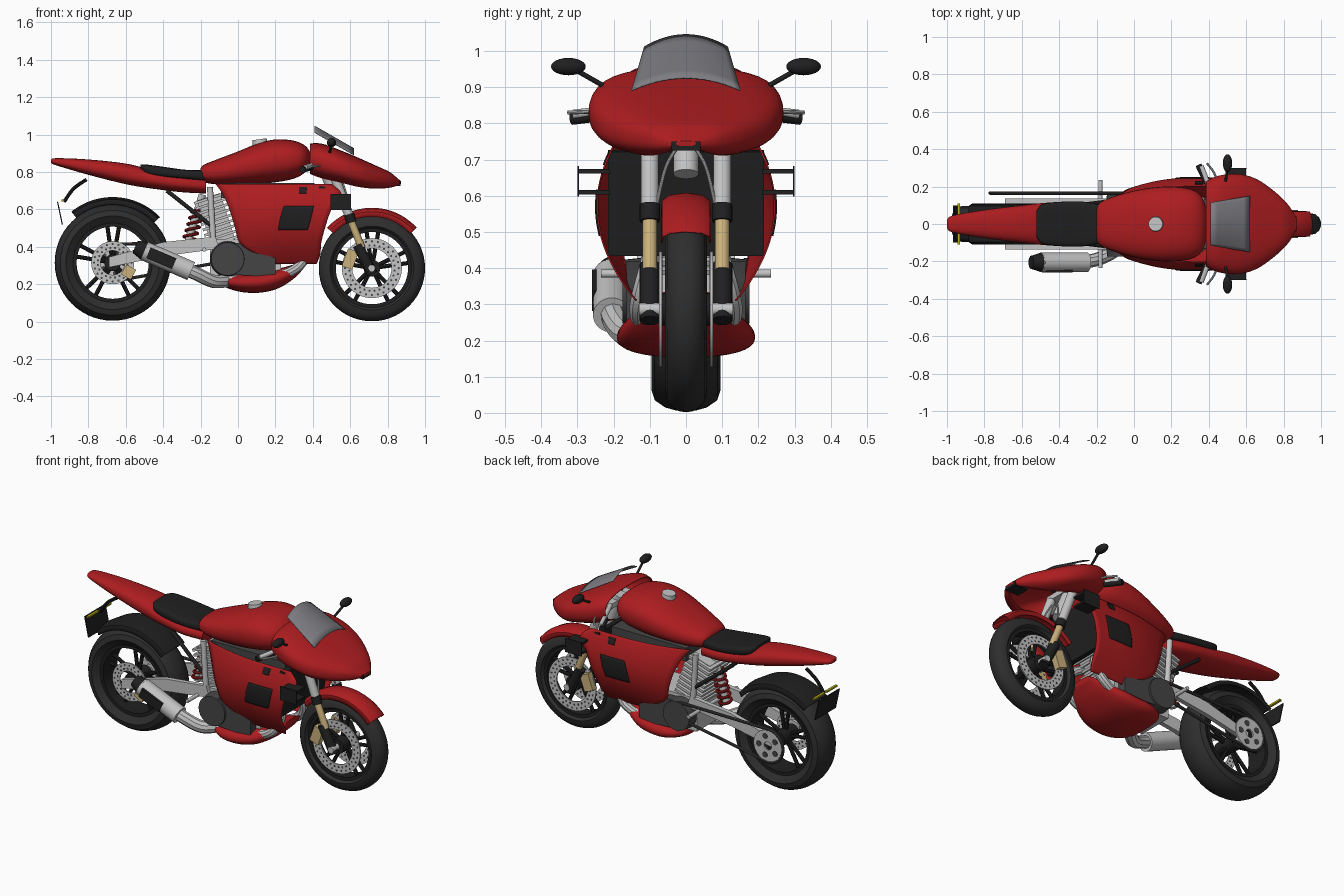
import bpy, bmesh
from math import sin, cos, pi, radians, copysign
from mathutils import Vector, Matrix

if "Cube" in bpy.data.objects:
    bpy.data.objects.remove(bpy.data.objects["Cube"])

def material(name, *rgb):
    m = bpy.data.materials.new(name)
    m.use_nodes = True
    m.diffuse_color = (*rgb, 1)
    m.node_tree.nodes["Principled BSDF"].inputs["Base Color"].default_value = (*rgb, 1)
    return m

RED = material("red paint", .42, .012, .014)
TYRE = material("tyre rubber", .027, .027, .027)
BLACK = material("black plastic", .014, .014, .015)
DARK = material("dark grey metal", .06, .06, .062)
GREY = material("light grey metal", .55, .55, .55)
GOLD = material("gold metal", .6, .44, .2)
YELLOW = material("yellow", .55, .45, .01)
SCREEN = material("screen grey", .2, .2, .22)

def finish(name, bm, mat, angle=35, thick=0):
    bmesh.ops.recalc_face_normals(bm, faces=bm.faces)
    me = bpy.data.meshes.new(name)
    bm.to_mesh(me)
    bm.free()
    me.shade_smooth()
    me.set_sharp_from_angle(angle=radians(angle))
    me.materials.append(mat)
    ob = bpy.data.objects.new(name, me)
    bpy.context.collection.objects.link(ob)
    if thick:
        mod = ob.modifiers.new("thickness", 'SOLIDIFY')
        mod.thickness, mod.offset = thick, 0
    return ob

def skin(bm, rows, close_u=False, close_v=False):
    """Join rows of points with quads."""
    vs = [[bm.verts.new(p) for p in r] for r in rows]
    n, m = len(vs), len(vs[0])
    for i in range(n if close_u else n - 1):
        for j in range(m if close_v else m - 1):
            a, b, k = vs[i], vs[(i + 1) % n], (j + 1) % m
            bm.faces.new((a[j], a[k], b[k], b[j]))
    return vs

def smooth_path(pts, k=5):
    """Catmull-Rom interpolation of tuples."""
    p = [pts[0], *pts, pts[-1]]
    out = []
    for a, b, c, d in zip(p, p[1:], p[2:], p[3:]):
        for t in (i / k for i in range(k)):
            out.append([.5 * (2*B + (C - A)*t + (2*A - 5*B + 4*C - D)*t*t + (3*B - A - 3*C + D)*t**3)
                        for A, B, C, D in zip(a, b, c, d)])
    return out + [list(pts[-1])]

def loft(name, stations, mat, e=2.4, gap=0, n=32):
    """Rounded body along x from (x, bottom, top, half width); gap opens the underside."""
    bm, rows = bmesh.new(), []
    for x, lo, hi, w in smooth_path(stations):
        row = []
        for i in range(n + (gap > 0)):
            a = -pi / 2 + gap + (2 * pi - 2 * gap) * i / n
            c, s = (copysign(abs(v) ** (2 / e), v) for v in (cos(a), sin(a)))
            row.append((x, w * c, (lo + hi) / 2 + (hi - lo) / 2 * s))
        rows.append(row)
    vs = skin(bm, rows, close_v=not gap)
    if not gap:
        bm.faces.new(vs[0])
    bm.faces.new(vs[-1])
    return finish(name, bm, mat, 45, .006 if gap else 0)

def lathe(name, centre, profile, mat, arc=None, closed=False, n=56, thick=0):
    """Spin (radius, y) points about a y axis."""
    a0, a1 = arc or (0, 360)
    m = n if arc is None else n + 1
    bm, rows = bmesh.new(), []
    for i in range(m):
        a = radians(a0 + (a1 - a0) * i / n)
        rows.append([(centre[0] + r * cos(a), centre[1] + y, centre[2] + r * sin(a)) for r, y in profile])
    skin(bm, rows, arc is None, closed)
    return finish(name, bm, mat, 35, thick)

def ring(name, c, r0, r1, h, mat):
    return lathe(name, c, [(r0, -h), (r1, -h), (r1, h), (r0, h)], mat, closed=True)

def rod(name, p, q, r, mat, r2=None, n=20):
    p, q = Vector(p), Vector(q)
    bm = bmesh.new()
    mx = Matrix.Translation((p + q) / 2) @ (q - p).to_track_quat('Z', 'Y').to_matrix().to_4x4()
    bmesh.ops.create_cone(bm, cap_ends=True, segments=n, radius1=r, radius2=r if r2 is None else r2,
                          depth=(q - p).length, matrix=mx)
    return finish(name, bm, mat)

def pipe(name, pts, r, mat, cyclic=False):
    cu = bpy.data.curves.new(name, 'CURVE')
    cu.dimensions, cu.bevel_depth, cu.bevel_resolution, cu.use_fill_caps = '3D', r, 3, True
    path = pts if cyclic else smooth_path(pts)
    sp = cu.splines.new('POLY')
    sp.points.add(len(path) - 1)
    for v, p in zip(sp.points, path):
        v.co = (*p, 1)
    sp.use_cyclic_u = cyclic
    tmp = bpy.data.objects.new(name, cu)
    bm = bmesh.new()
    bm.from_mesh(bpy.data.meshes.new_from_object(tmp))
    bpy.data.objects.remove(tmp)
    return finish(name, bm, mat)

def box(name, c, size, mat, tilt=0):
    bm = bmesh.new()
    bmesh.ops.create_cube(bm, size=1, matrix=Matrix.Translation(c) @ Matrix.Rotation(radians(tilt), 4, 'Y')
                          @ Matrix.Diagonal((*size, 1)))
    return finish(name, bm, mat)

def plate(name, outline, y0, y1, mat):
    bm = bmesh.new()
    vs = skin(bm, [[(x, y, z) for x, z in outline] for y in (y0, y1)], close_v=True)
    for row in vs:
        bm.faces.new(row)
    return finish(name, bm, mat)

def blob(name, c, size, mat):
    bm = bmesh.new()
    bmesh.ops.create_uvsphere(bm, u_segments=24, v_segments=12, radius=1,
                              matrix=Matrix.Translation(c) @ Matrix.Diagonal((*size, 1)))
    return finish(name, bm, mat, 60)

def brake_disc(name, c, r0, r1, n):
    ring(name, c, r0, r1, .004, GREY)
    bm = bmesh.new()
    for i in range(n * 2):
        a, r = 2 * pi * i / (n * 2), r0 + (r1 - r0) * (.3 if i % 2 else .7)
        bmesh.ops.create_cone(bm, cap_ends=True, segments=8, radius1=.006, radius2=.006, depth=.01,
            matrix=Matrix.Translation((c[0] + r * cos(a), c[1], c[2] + r * sin(a))) @ Matrix.Rotation(pi / 2, 4, 'X'))
    finish(name + "_holes", bm, DARK)

# Wheels
REAR, FRONT = (-.67, 0, .315), (.716, 0, .286)
for label, c, R, w in (("rear", REAR, .31, .096), ("front", FRONT, .284, .058)):
    half = [(.212, .72), (R - .06, 1), (R - .03, .9), (R - .01, .6), (R - .002, .3)]
    lathe(label + "_tyre", c, [(r, -w * y) for r, y in half] + [(R, 0)] + [(r, w * y) for r, y in half[::-1]], TYRE)
    ring(label + "_rim", c, .193, .214, w * .72, BLACK)
    rod(label + "_hub", (c[0], -.07, c[2]), (c[0], .07, c[2]), .045, BLACK)
    rod(label + "_axle", (c[0], -.13, c[2]), (c[0], .13, c[2]), .018, GREY)
    for i in range(5):
        for d in (-.16, .16):
            a = 2 * pi * i / 5 + .3
            rod(label + "_spoke", (c[0] + .03 * cos(a + d), 0, c[2] + .03 * sin(a + d)),
                (c[0] + .2 * cos(a + d), 0, c[2] + .2 * sin(a + d)), .011, BLACK, n=8)
brake_disc("rear_disc", (REAR[0], -.085, REAR[2]), .065, .115, 20)
box("rear_caliper", (-.585, -.09, .265), (.06, .04, .06), GOLD, 30)

# Mudguards
lathe("front_mudguard", FRONT, [(.275, -.066), (.3, -.064), (.314, -.045), (.32, 0), (.314, .045), (.3, .064),
      (.275, .066)], RED, (42, 138), thick=.005)
lathe("rear_hugger", REAR, [(.31, -.105), (.335, -.095), (.347, 0), (.335, .095), (.31, .105)], BLACK, (44, 129), thick=.008)

# Bodywork
loft("tail", [(-1, .848, .865, .02), (-.97, .835, .874, .045), (-.8, .785, .867, .075), (-.6, .735, .845, .1),
     (-.45, .71, .81, .115), (-.3, .692, .785, .12), (-.17, .685, .77, .1)], RED)
loft("seat", [(-.52, .815, .84, .07), (-.49, .79, .84, .105), (-.4, .77, .828, .118), (-.28, .76, .812, .12),
     (-.17, .75, .81, .1)], BLACK, 4)
loft("tank", [(-.2, .775, .82, .08), (-.18, .745, .84, .115), (-.1, .733, .872, .15), (0, .733, .91, .178),
     (.1, .737, .95, .195), (.2, .745, .974, .2), (.3, .765, .967, .188), (.36, .8, .94, .15), (.39, .85, .9, .07)], RED)
rod("fuel_cap", (.12, 0, .94), (.115, 0, .975), .042, GREY, .038, 28)
loft("front_cowl", [(.385, .785, .95, .225), (.45, .76, .948, .255), (.55, .738, .912, .266), (.65, .715, .87, .24),
     (.74, .708, .83, .18), (.81, .715, .797, .115), (.85, .728, .765, .06), (.868, .738, .75, .025)], RED, 2.7, .5)
loft("belly_pan", [(-.08, .2, .23, .08), (-.06, .18, .245, .14), (.02, .158, .26, .185), (.12, .155, .27, .19),
     (.22, .18, .285, .175), (.31, .24, .31, .13), (.37, .31, .34, .07)], RED)
box("headlight", (.825, 0, .737), (.09, .08, .025), BLACK)
bm = bmesh.new()
skin(bm, [[(.41 + .21 * v, u * (.115 + .035 * v), 1.045 - .12 * v - .034 * u * u) for u in (i / 8 - 1 for i in range(17))]
          for v in (j / 6 for j in range(7))])
finish("windscreen", bm, SCREEN, 35, .004)

def side_y(x, z):
    return (.245 - 1.6 * (z - .57) ** 2) * (1 - 2.2 * max(0, .3 - x) ** 2)

def side_patch(name, rows, s, off, mat):
    """Panel on the curved flank from (z, rear x, front x) rows."""
    bm = bmesh.new()
    skin(bm, [[(a + (b - a) * t / 16, s * (side_y(a + (b - a) * t / 16, z) + off), z) for t in range(17)]
              for z, a, b in smooth_path(rows, 4)])
    return finish(name, bm, mat, 40, .005)

for s in (-1, 1):
    side_patch("side_fairing", [(.735, -.12, .5), (.68, -.08, .555), (.6, -.045, .5), (.5, -.015, .465), (.42, .01, .445),
               (.36, .1, .44), (.31, .2, .42)], s, 0, RED)
    side_patch("side_vent", [(.617, .245, .405), (.55, .225, .39), (.49, .215, .372)], s, .004, BLACK)
    side_patch("side_badge_plate", [(.72, .325, .37), (.685, .325, .365)], s, .004, BLACK)
    # Air duct boxes
    for z in (.61, .668):
        box("duct_shelf", (.55, s * .255, z), (.1, .09, .012), BLACK)
    box("duct_end", (.55, s * .298, .64), (.11, .005, .085), BLACK)
    # Front fork, brakes
    rod("fork_upper", (.5, s * .1, .82), (.593, s * .1, .57), .025, GREY)
    rod("fork_collar", (.593, s * .1, .575), (.607, s * .1, .53), .028, BLACK)
    rod("fork_slider", (.605, s * .1, .535), (.662, s * .1, .395), .02, GOLD)
    rod("fork_foot", (.64, s * .1, .41), (.718, s * .1, .255), .028, BLACK)
    brake_disc("front_disc", (FRONT[0], s * .07, FRONT[2]), .105, .16, 28)
    box("front_caliper", (.6, s * .085, .335), (.06, .04, .1), GOLD, 20)
    pipe("brake_hose", [(.56, s * .02, .74), (.58, s * .055, .68), (.6, s * .08, .58)], .005, GREY)
    # Handlebars and mirrors
    rod("handlebar", (.44, s * .1, .85), (.36, s * .31, .825), .013, GREY)
    rod("grip", (.39, s * .22, .825), (.345, s * .315, .813), .017, BLACK)
    pipe("lever", [(.45, s * .2, .835), (.43, s * .27, .832), (.39, s * .325, .83)], .006, GREY)
    rod("mirror_stem", (.49, s * .23, .905), (.5, s * .3, .945), .007, BLACK)
    blob("mirror", (.5, s * .325, .957), (.025, .048, .024), BLACK)
    # Engine covers, swingarm, frame rails
    rod("clutch_cover", (-.055, s * .11, .335), (-.055, s * .175, .335), .095, DARK, .088, 36)
    plate("engine_cover", [(-.05, .42), (.03, .42), (.11, .37), (.2, .34), (.2, .24), (-.02, .25)], s * .1, s * .165, DARK)
    plate("swingarm", [(-.69, .345), (-.4, .425), (-.12, .455), (-.1, .39), (-.4, .35), (-.69, .29)], s * .108, s * .135, GREY)
    rod("seat_strut", (-.38, s * .09, .7), (-.14, s * .12, .51), .011, BLACK)
    rod("frame_rail", (-.15, s * .12, .72), (-.13, s * .12, .4), .016, GREY)
    pipe("header_pipe", [(.2, s * .08, .5), (.36, s * .1, .42), (.33, s * .13, .3), (.18, s * .12, .235), (-.05, s * .12, .22)], .026, GREY)

# Engine, radiator and shock
box("crankcase", (.04, 0, .34), (.38, .22, .2), GREY)
for x, tilt in ((-.08, -18), (.2, 30)):
    for i in range(9):
        d, t = .03 * i, radians(tilt)
        box("cylinder_fin", (x + sin(t) * d, 0, .43 + cos(t) * d), (.17, .21, .014), GREY, tilt)
    box("cylinder_core", (x + sin(t) * .12, 0, .43 + cos(t) * .12), (.13, .17, .26), GREY, tilt)
box("radiator", (.43, 0, .58), (.035, .43, .29), BLACK, 8)
box("airbox", (.16, 0, .7), (.5, .26, .08), DARK)
box("top_yoke", (.47, 0, .84), (.07, .26, .03), GREY)
box("dashboard", (.5, 0, .885), (.05, .16, .05), BLACK, -30)
rod("steering_head", (.44, 0, .88), (.53, 0, .66), .035, GREY)
rod("shock_body", (-.275, 0, .4), (-.19, 0, .68), .02, GREY)
pipe("shock_spring", [(-.27 + .06 * i / 72 + .034 * cos(i * pi / 6), .036 * sin(i * pi / 6), .405 + .2 * i / 72)
     for i in range(73)], .008, RED)
rod("foot_pegs", (-.18, -.235, .385), (-.18, .235, .385), .011, GREY)

# Exhaust
pipe("exhaust_pipe", [(-.05, -.1, .22), (-.13, -.16, .215), (-.22, -.195, .255), (-.32, -.205, .3)], .036, GREY)
rod("silencer", (-.5, -.205, .378), (-.25, -.205, .27), .052, GREY, n=32)
rod("silencer_tip", (-.55, -.205, .4), (-.495, -.205, .376), .035, BLACK, .052, 32)
box("silencer_panel", (-.41, -.235, .339), (.15, .05, .06), BLACK, 23)

# Chain drive on the left
ring("sprocket", (REAR[0], .165, REAR[2]), .025, .095, .005, GREY)
for i in range(5):
    a = 2 * pi * i / 5
    rod("sprocket_hole", (REAR[0] + .06 * cos(a), .158, REAR[2] + .06 * sin(a)),
        (REAR[0] + .06 * cos(a), .172, REAR[2] + .06 * sin(a)), .017, DARK)
pipe("chain", [(REAR[0] + .1 * cos(a), .165, REAR[2] + .1 * sin(a)) for a in (radians(90 + 15 * i) for i in range(13))] +
     [(-.08 + .05 * cos(a), .165, .37 + .05 * sin(a)) for a in (radians(-90 + 20 * i) for i in range(10))], .009, DARK, True)

# Number plate
pipe("plate_arm", [(-.81, 0, .76), (-.88, 0, .71), (-.93, 0, .64)], .01, BLACK)
box("number_plate", (-.952, 0, .58), (.006, .2, .125), BLACK, -12)
for y in (-.06, .06):
    box("plate_strip", (-.937, y, .648), (.014, .1, .01), YELLOW)
